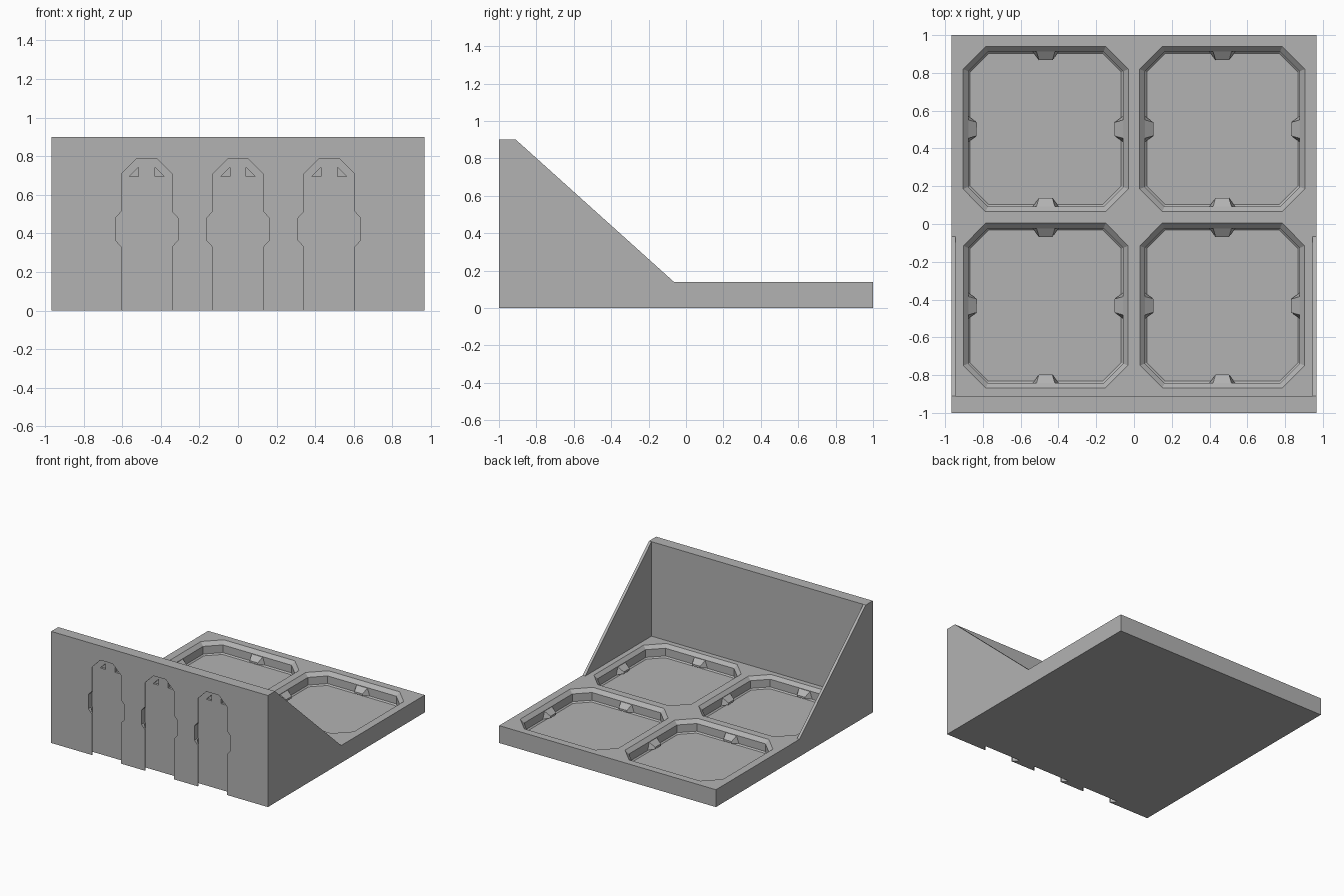
import bpy, bmesh
from mathutils import Vector, Matrix

cube = bpy.data.objects.get("Cube")
if cube:
    bpy.data.objects.remove(cube, do_unlink=True)

grey = bpy.data.materials.new("matte_grey")
grey.use_nodes = True
colour = (0.45, 0.45, 0.45, 1)
grey.diffuse_color = colour
grey.node_tree.nodes["Principled BSDF"].inputs["Base Color"].default_value = colour


def loft(name, rings):
    """Closed solid through a list of equal-length rings of points."""
    bm = bmesh.new()
    loops = [[bm.verts.new(p) for p in ring] for ring in rings]
    for a, b in zip(loops, loops[1:]):
        for i in range(len(a)):
            j = (i + 1) % len(a)
            bm.faces.new((a[i], a[j], b[j], b[i]))
    bm.faces.new(loops[0])
    bm.faces.new(loops[-1])
    bmesh.ops.recalc_face_normals(bm, faces=bm.faces)
    mesh = bpy.data.meshes.new(name)
    bm.to_mesh(mesh)
    bm.free()
    mesh.materials.append(grey)
    obj = bpy.data.objects.new(name, mesh)
    bpy.context.collection.objects.link(obj)
    return obj


def cut(body, cutter):
    cutter.hide_render = True
    mod = body.modifiers.new("cut", 'BOOLEAN')
    mod.operation = 'DIFFERENCE'
    mod.solver = 'EXACT'
    mod.object = cutter
    bpy.context.view_layer.objects.active = body
    bpy.ops.object.modifier_apply(modifier=mod.name)
    bpy.data.objects.remove(cutter, do_unlink=True)


def box_rings(x0, x1, y0, y1, z0, z1):
    return [[(x, y0, z0), (x, y1, z0), (x, y1, z1), (x, y0, z1)] for x in (x0, x1)]


def octagon(cx, cy, half, z, chamfer=0.12, outer=0.4375):
    c = half - (chamfer - (outer - half) * 0.586)
    h = half
    pts = [(h, -c), (h, c), (c, h), (-c, h), (-h, c), (-h, -c), (-c, -h), (c, -h)]
    return [(cx + x, cy + y, z) for x, y in pts]


def slot_outline(cx, y, grow):
    """Keyhole slot with a fixed wide entry; grow undercuts the narrow parts."""
    w = 0.13 + grow
    right = [(w, -0.05), (w, 0.33 + grow), (0.162, 0.365), (0.162, 0.48),
             (w, 0.515 - grow), (w, 0.71 + grow * 0.4), (0.055 + grow * 0.4, 0.785 + grow)]
    pts = right + [(-x, z) for x, z in reversed(right)]
    return [(cx + x, y, z) for x, z in pts]


HALF_X, TOP = 0.967, 0.14

# Tray, back wall and tapered sides share one side profile
profile = [(-1, 0), (1, 0), (1, TOP), (-0.065, TOP), (-0.91, 0.9), (-1, 0.9)]
tray = loft("wall_tray", [[(x, y, z) for y, z in profile] for x in (-HALF_X, HALF_X)])
cut(tray, loft("inner_space", box_rings(-0.945, 0.945, -0.91, -0.06, TOP - 0.002, 1)))

# Chamfered octagonal pockets
centres = [(x, y) for x in (-0.4675, 0.4675) for y in (-0.4325, 0.5025)]
sections = [(0.4375, 0.2), (0.4375, TOP), (0.41, 0.112), (0.41, 0.05), (0.40, 0.04)]
for cx, cy in centres:
    cut(tray, loft("pocket", [octagon(cx, cy, h, z) for h, z in sections]))

# Undercut mounting slots, open at the bottom, with paired latch recesses
for cx in (-0.473, 0, 0.473):
    steps = [(-1.05, 0), (-0.992, 0), (-0.966, 0.03), (-0.952, 0.03)]
    cut(tray, loft("slot", [slot_outline(cx, y, g) for y, g in steps]))
    for side in (-1, 1):
        tri = [(0.09, 0.695), (0.042, 0.695), (0.042, 0.743)]
        cut(tray, loft("latch_recess", [[(cx + side * x, y, z) for x, z in tri]
                                        for y in (-0.97, -0.935)]))

# Small wedge tabs on the four walls of each pocket
for cx, cy in centres:
    for quarter in range(4):
        turn = Matrix.Translation((cx, cy, 0)) @ Matrix.Rotation(quarter * 1.5707963, 4, 'Z')
        root = [(-0.072, 0.415, 0.05), (0.072, 0.415, 0.05),
                (0.05, 0.415, 0.112), (-0.05, 0.415, 0.112)]
        tip = [(-0.036, 0.365, 0.06), (0.036, 0.365, 0.06),
               (0.036, 0.365, 0.075), (-0.036, 0.365, 0.075)]
        loft("snap_tab", [[turn @ Vector(p) for p in ring] for ring in (root, tip)])
